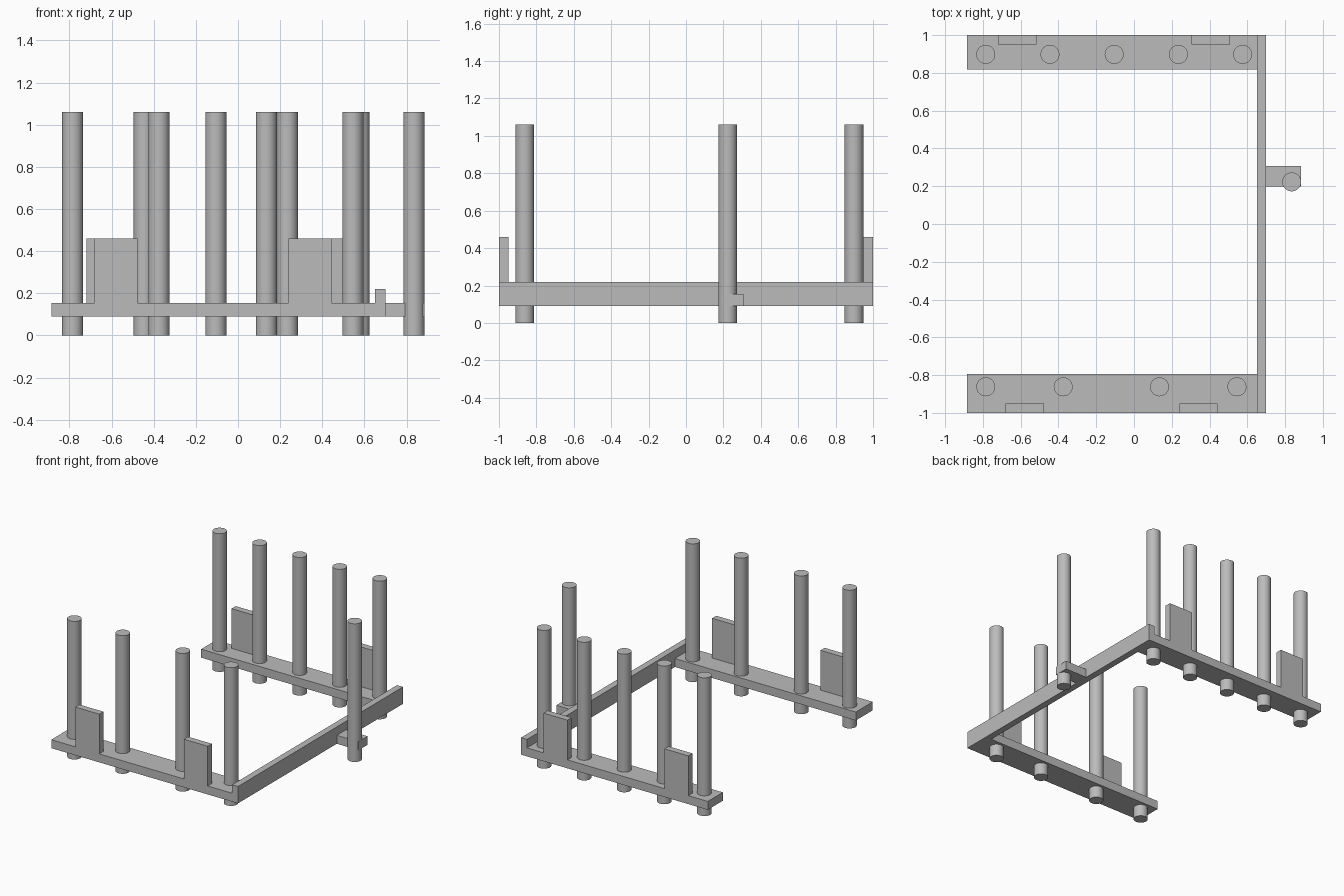
import bpy
import math

default = bpy.data.objects.get("Cube")
if default:
    bpy.data.objects.remove(default, do_unlink=True)

# Single grey material
grey = bpy.data.materials.new("plain_grey")
grey.use_nodes = True
colour = (0.5, 0.5, 0.5, 1)
grey.diffuse_color = colour
grey.node_tree.nodes["Principled BSDF"].inputs["Base Color"].default_value = colour

POST_R, POST_H = 0.05, 1.06
BASE, RAIL_TOP, BEAM_TOP, TAB_TOP = 0.09, 0.155, 0.22, 0.46
LEFT_END, BEAM_IN, BEAM_OUT = -0.885, 0.65, 0.70


def finish(name):
    obj = bpy.context.object
    obj.name = name
    obj.data.materials.append(grey)
    return obj


def box(name, xs, ys, zs):
    """Box spanning the given ranges on each axis."""
    spans = (xs, ys, zs)
    bpy.ops.mesh.primitive_cube_add(size=1, location=[sum(s) / 2 for s in spans])
    obj = finish(name)
    obj.scale = [s[1] - s[0] for s in spans]
    bpy.ops.object.transform_apply(location=False, rotation=False, scale=True)


def post(name, x, y):
    bpy.ops.mesh.primitive_cylinder_add(vertices=48, radius=POST_R, depth=POST_H,
                                        location=(x, y, POST_H / 2))
    finish(name)
    bpy.ops.object.shade_smooth_by_angle(angle=math.radians(30))


# Front and back rails, each with upright tabs on the outer edge and a row of posts
sides = {
    "front": dict(rail=(-1, -0.795), tab=(-1, -0.95), tabs=(-0.68, 0.24),
                  post_y=-0.862, posts=(-0.785, -0.375, 0.135, 0.545)),
    "back": dict(rail=(0.818, 1), tab=(0.95, 1), tabs=(-0.72, 0.305),
                 post_y=0.898, posts=(-0.785, -0.445, -0.105, 0.235, 0.575)),
}
for side, s in sides.items():
    box(side + "_rail", (LEFT_END, BEAM_IN), s["rail"], (BASE, RAIL_TOP))
    for i, x in enumerate(s["tabs"], 1):
        box(f"{side}_tab_{i}", (x, x + 0.203), s["tab"], (RAIL_TOP, TAB_TOP))
    for i, x in enumerate(s["posts"], 1):
        post(f"{side}_post_{i}", x, s["post_y"])

# Taller cross beam joining the rails
box("cross_beam", (BEAM_IN, BEAM_OUT), (-1, 1), (BASE, BEAM_TOP))

# Outer bracket carrying a single post
box("side_bracket", (BEAM_OUT, 0.885), (0.198, 0.308), (BASE, RAIL_TOP))
post("side_post", 0.835, 0.223)
